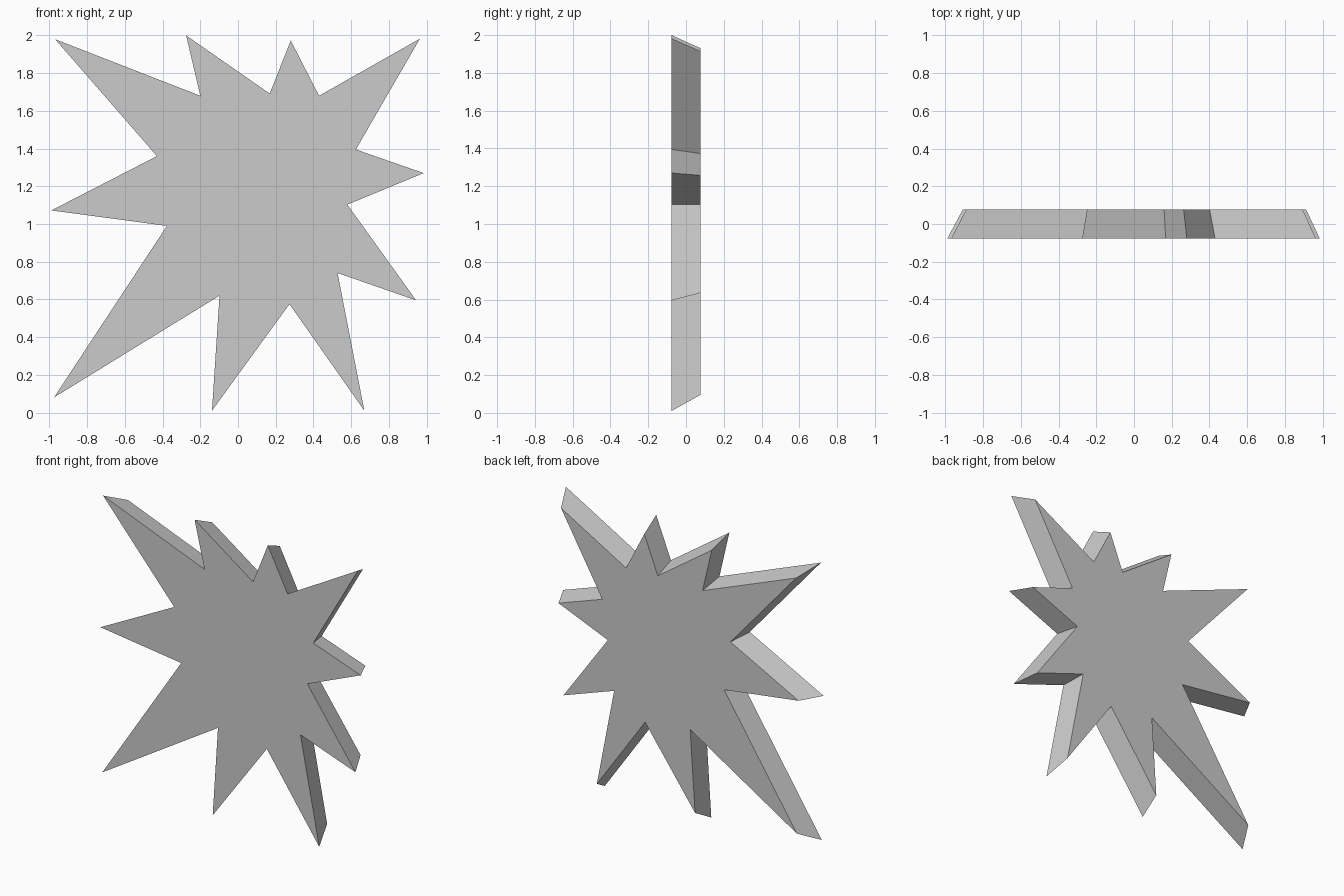
import bpy, bmesh
from mathutils import Vector

if "Cube" in bpy.data.objects:
    bpy.data.objects.remove(bpy.data.objects["Cube"])

# Outline of the front face (x, z), alternating tips and notches
OUTLINE = [
    (-0.97, 1.98), (-0.20, 1.68), (-0.275, 2.0), (0.168, 1.692),
    (0.28, 1.973), (0.43, 1.68), (0.965, 1.983), (0.625, 1.395),
    (0.985, 1.27), (0.58, 1.103), (0.945, 0.595), (0.528, 0.74),
    (0.67, 0.01), (0.273, 0.575), (-0.138, 0.01), (-0.098, 0.62),
    (-0.976, 0.08), (-0.377, 0.99), (-0.99, 1.072), (-0.43, 1.36),
]
HALF_DEPTH = 0.077
TAPER = 0.922                      # back face is a shrunken copy
CENTRE = Vector((0.06, 0, 1.11))   # point the burst tapers towards

bm = bmesh.new()

# Front face
front = bm.faces.new([bm.verts.new((x, -HALF_DEPTH, z)) for x, z in OUTLINE])

# Extruded, tapered back face
ext = bmesh.ops.extrude_face_region(bm, geom=[front], use_keep_orig=True)
for v in ext["geom"]:
    if isinstance(v, bmesh.types.BMVert):
        p = CENTRE + (v.co - CENTRE) * TAPER
        v.co = (p.x, HALF_DEPTH, p.z)
bmesh.ops.recalc_face_normals(bm, faces=bm.faces[:])

mesh = bpy.data.meshes.new("starburst")
bm.to_mesh(mesh)
bm.free()
starburst = bpy.data.objects.new("starburst", mesh)
bpy.context.collection.objects.link(starburst)
